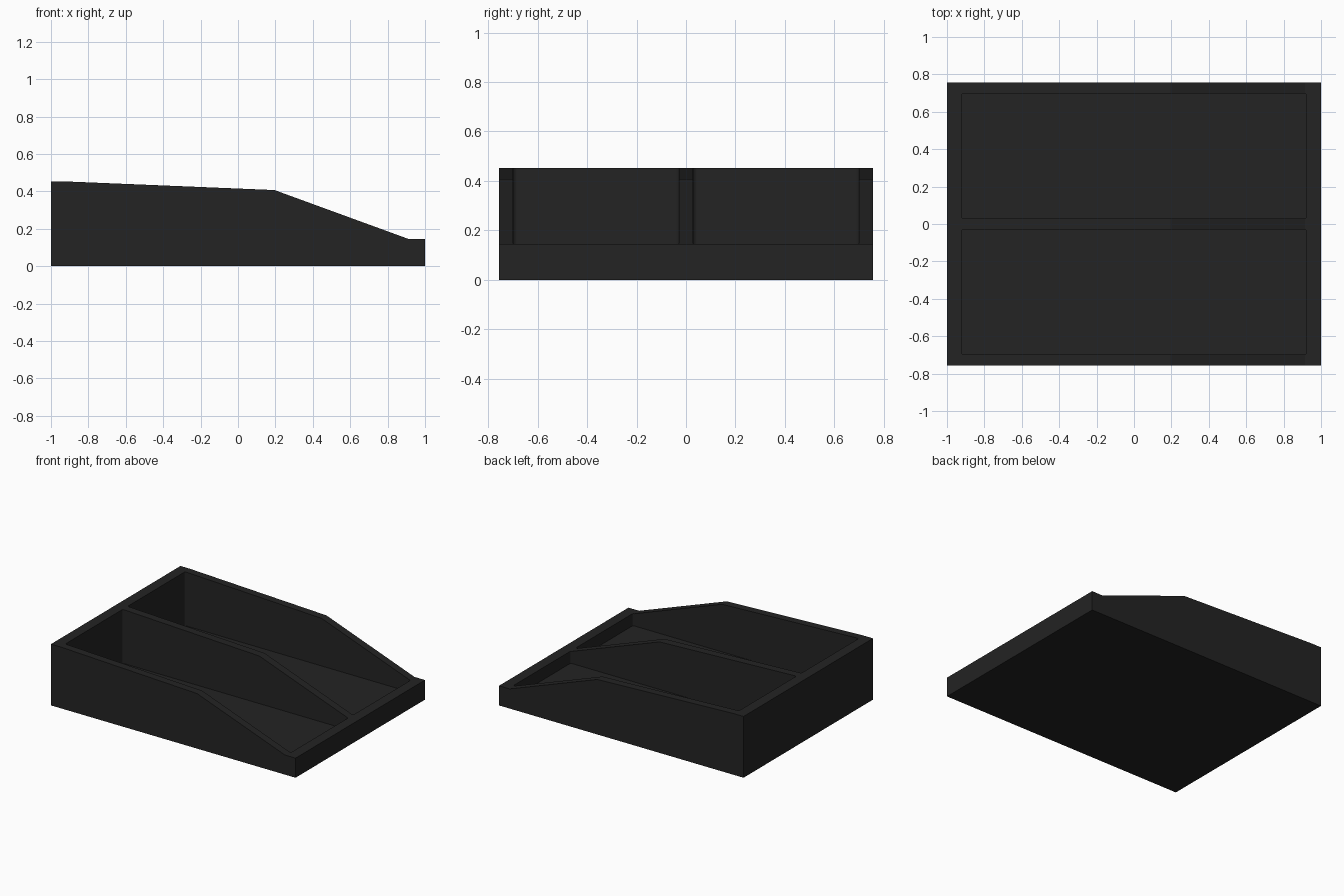
import bpy, bmesh

if "Cube" in bpy.data.objects:
    bpy.data.objects.remove(bpy.data.objects["Cube"])

black = bpy.data.materials.new("matte_black")
black.diffuse_color = (0.017, 0.017, 0.017, 1)
black.use_nodes = True
black.node_tree.nodes["Principled BSDF"].inputs["Base Color"].default_value = black.diffuse_color


def add_object(name, bm):
    bmesh.ops.recalc_face_normals(bm, faces=bm.faces)
    mesh = bpy.data.meshes.new(name)
    bm.to_mesh(mesh)
    bm.free()
    mesh.materials.append(black)
    obj = bpy.data.objects.new(name, mesh)
    bpy.context.collection.objects.link(obj)
    return obj


# Tray body: sloped side profile extruded across the width
W = 0.756
profile = [(-1, 0), (1, 0), (1, 0.145), (0.913, 0.145),
           (0.195, 0.407), (-0.92, 0.453), (-1, 0.453)]
bm = bmesh.new()
face = bm.faces.new([bm.verts.new((x, -W, z)) for x, z in profile])
ext = bmesh.ops.extrude_face_region(bm, geom=[face])
verts = [v for v in ext["geom"] if isinstance(v, bmesh.types.BMVert)]
bmesh.ops.translate(bm, verts=verts, vec=(0, 2 * W, 0))
tray = add_object("tray_body", bm)

# Two long compartments with slightly rounded corners
FLOOR = 0.055
for side in (-1, 1):
    bm = bmesh.new()
    bmesh.ops.create_cube(bm, size=1)
    for v in bm.verts:
        v.co.x *= 2 * 0.923
        v.co.y = v.co.y * 0.67 + side * 0.364
        v.co.z = FLOOR if v.co.z < 0 else 0.8
    upright = [e for e in bm.edges
               if abs(e.verts[0].co.z - e.verts[1].co.z) > 0.1]
    bmesh.ops.bevel(bm, geom=upright, offset=0.014, segments=4,
                    profile=0.5, affect='EDGES')
    cutter = add_object("compartment_cutter", bm)
    cutter.hide_render = True
    mod = tray.modifiers.new("compartment", 'BOOLEAN')
    mod.operation = 'DIFFERENCE'
    mod.solver = 'EXACT'
    mod.object = cutter
    bpy.context.view_layer.objects.active = tray
    bpy.ops.object.modifier_apply(modifier=mod.name)
    bpy.data.objects.remove(cutter)
